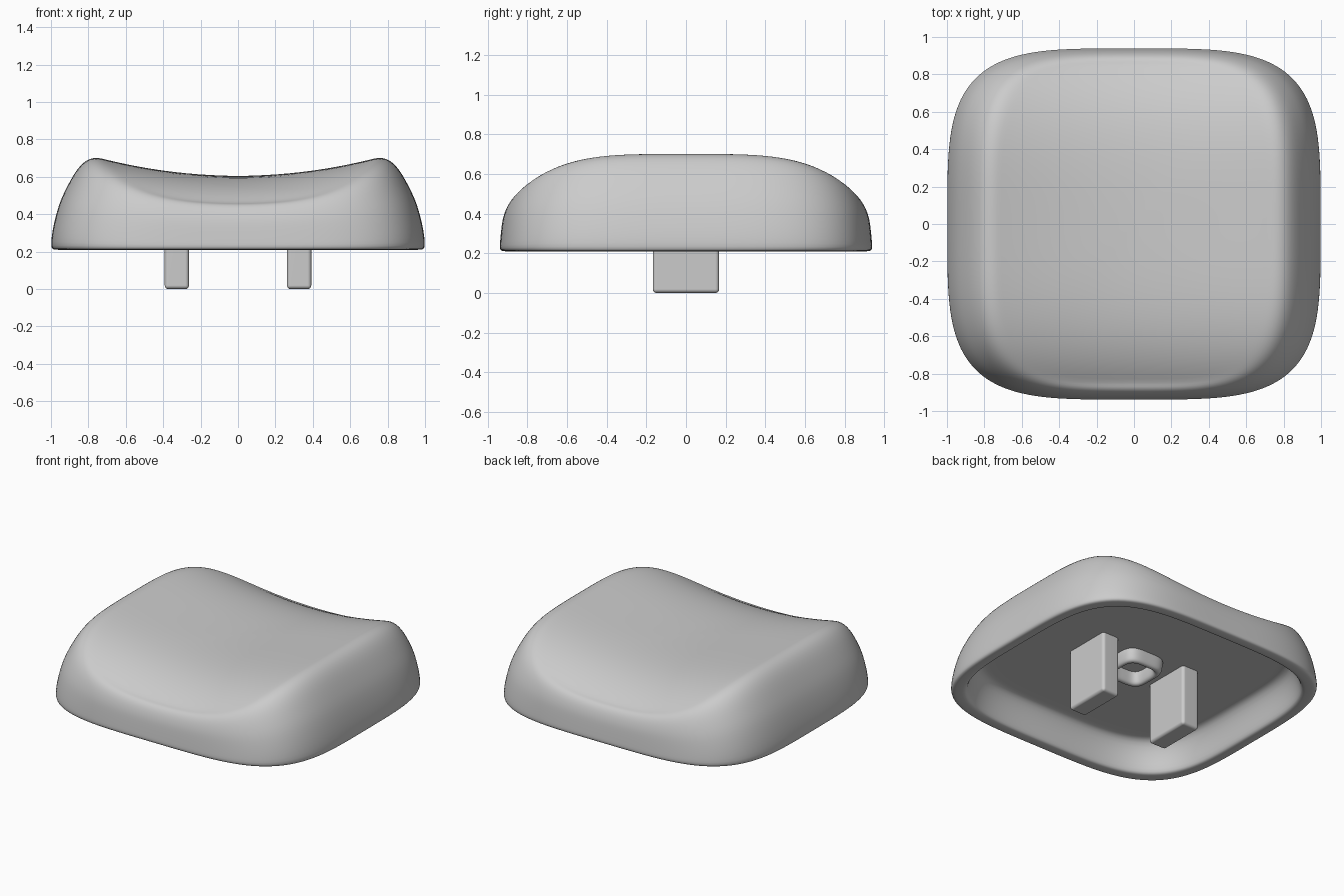
import bpy, bmesh, math

if "Cube" in bpy.data.objects:
    bpy.data.objects.remove(bpy.data.objects["Cube"])

SEGMENTS = 96
RIM_X, RIM_Y = 0.75, 0.85
BASE_Z, CEILING_Z = 0.22, 0.42

grey = bpy.data.materials.new("light_grey_plastic")
grey.use_nodes = True
grey.diffuse_color = (0.6, 0.6, 0.6, 1)
grey.node_tree.nodes["Principled BSDF"].inputs["Base Color"].default_value = (0.6, 0.6, 0.6, 1)


def dish(x, y):
    """Height of the top: scooped across x, falling off to front and back."""
    return 0.605 + 0.175 * x * x - 0.28 * abs(y) ** 4


def outline(a, b, n=4.0, count=SEGMENTS):
    """Rounded-square outline with half sizes a and b."""
    points = []
    for i in range(count):
        c, s = math.cos(math.tau * i / count), math.sin(math.tau * i / count)
        r = (abs(c) ** n + abs(s) ** n) ** (-1 / n)
        points.append((a * r * c, b * r * s))
    return points


def flat_ring(a, b, z, n=4.0):
    return [(x, y, z) for x, y in outline(a, b, n)]


def loft(name, rings, closed=False, levels=1):
    """Skin a list of rings; open lofts are closed with a fan at each end."""
    bm = bmesh.new()
    loops = [[bm.verts.new(p) for p in ring] for ring in rings]
    pairs = list(zip(loops, loops[1:]))
    if closed:
        pairs.append((loops[-1], loops[0]))
    for lower, upper in pairs:
        for i in range(SEGMENTS):
            j = (i + 1) % SEGMENTS
            bm.faces.new((lower[i], lower[j], upper[j], upper[i]))
    if not closed:
        for loop in (loops[0], loops[-1]):
            hub = bm.verts.new((0, 0, sum(v.co.z for v in loop) / SEGMENTS))
            for i in range(SEGMENTS):
                bm.faces.new((loop[i], loop[(i + 1) % SEGMENTS], hub))
    return finish(name, bm, levels)


def finish(name, bm, levels=0):
    bmesh.ops.recalc_face_normals(bm, faces=bm.faces)
    for face in bm.faces:
        face.smooth = True
    mesh = bpy.data.meshes.new(name)
    bm.to_mesh(mesh)
    bm.free()
    mesh.materials.append(grey)
    obj = bpy.data.objects.new(name, mesh)
    bpy.context.collection.objects.link(obj)
    if levels:
        obj.modifiers.new("smooth", "SUBSURF").levels = levels
        obj.modifiers["smooth"].render_levels = levels
    return obj


# Cap shell: hollow inside, rounded lower lip, outer wall, dished top
rings = [flat_ring(0.82 * k, 0.77 * k, CEILING_Z) for k in (0.05, 0.5, 0.95, 0.99)]
for a, b, z in [(0.845, 0.79, 0.412), (0.87, 0.815, 0.38), (0.895, 0.84, 0.31),
                (0.91, 0.85, 0.235), (0.92, 0.86, 0.215), (0.935, 0.875, 0.21),
                (0.975, 0.915, 0.21), (0.992, 0.932, 0.213)]:
    rings.append(flat_ring(a, b, z))

rim = outline(RIM_X, RIM_Y)
wall = [(0.02, 1.0, 0.94), (0.12, 0.997, 0.938), (0.27, 0.985, 0.935), (0.48, 0.958, 0.93),
        (0.62, 0.928, 0.925), (0.76, 0.893, 0.915), (0.87, 0.86, 0.903),
        (0.95, 0.825, 0.888), (0.99, 0.79, 0.87)]
for t, a, b in wall:
    rings.append([(x, y, BASE_Z + t * (dish(*r) - BASE_Z))
                  for (x, y), r in zip(outline(a, b), rim)])
for k in (1, 0.95, 0.88, 0.78, 0.66, 0.52, 0.36, 0.2, 0.05):
    rings.append([(x * k, y * k, dish(x * k, y * k)) for x, y in rim])
loft("cap_shell", rings)

# Small raised square collar under the middle of the cap
collar = [(0.16, CEILING_Z + 0.02), (0.15, 0.38), (0.147, 0.345), (0.135, 0.33),
          (0.115, 0.33), (0.103, 0.345), (0.1, 0.38), (0.095, CEILING_Z + 0.02)]
loft("centre_collar", [flat_ring(s, s, z) for s, z in collar], closed=True)

# Two mounting prongs below the cap
for side, name in ((1, "left_prong"), (-1, "right_prong")):
    bm = bmesh.new()
    bmesh.ops.create_cube(bm, size=1)
    top = CEILING_Z + 0.03
    for v in bm.verts:
        v.co = (side * 0.327 + v.co.x * 0.13, v.co.y * 0.335, (v.co.z + 0.5) * top)
    bmesh.ops.bevel(bm, geom=bm.edges[:], offset=0.02, segments=4, profile=0.5, affect="EDGES")
    prong = finish(name, bm)
    prong.modifiers.new("normals", "WEIGHTED_NORMAL")
